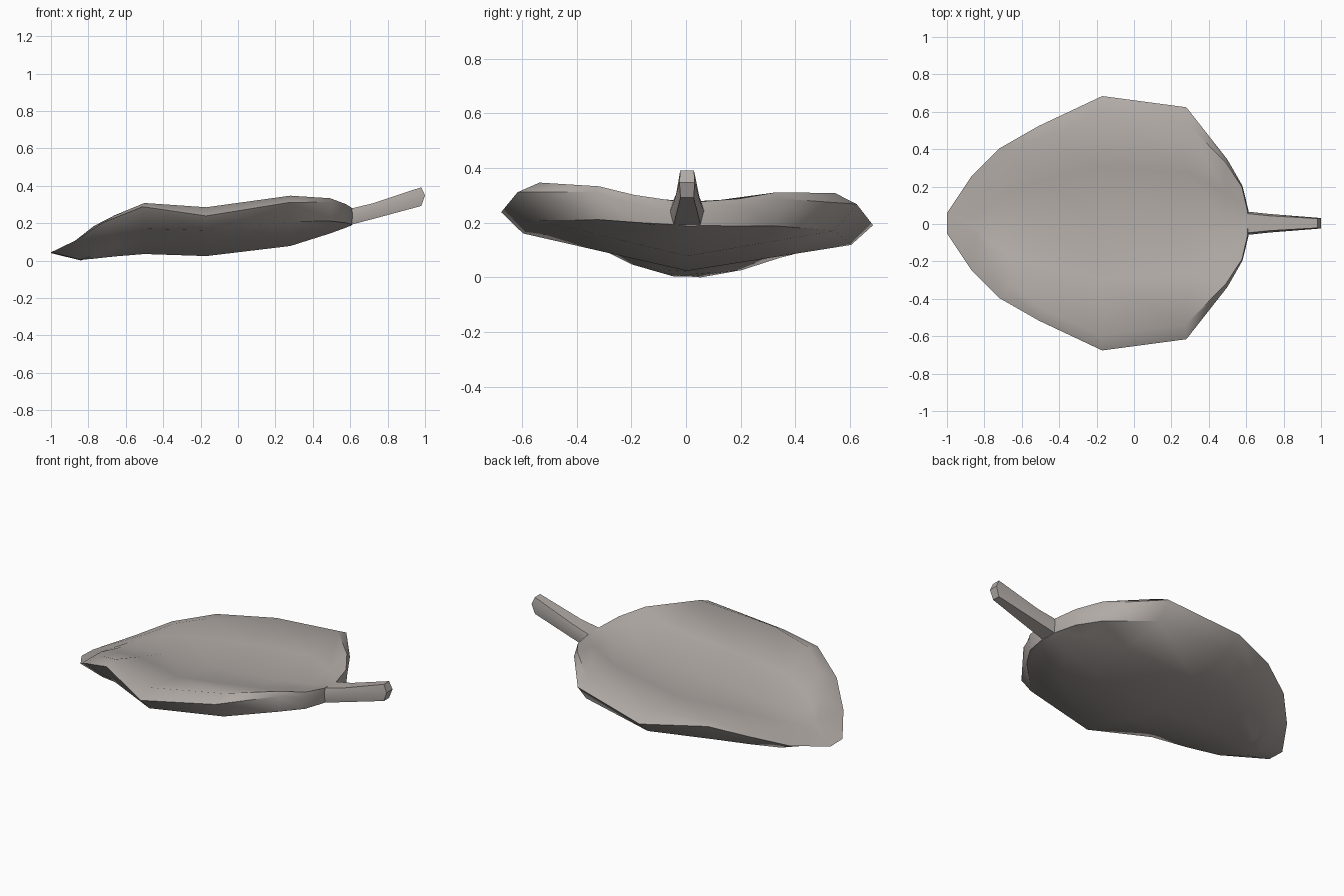
import bpy, math

if "Cube" in bpy.data.objects:
    bpy.data.objects.remove(bpy.data.objects["Cube"])

mat = bpy.data.materials.new("warm grey")
mat.diffuse_color = (0.44, 0.405, 0.38, 1)
mat.use_nodes = True
mat.node_tree.nodes["Principled BSDF"].inputs["Base Color"].default_value = mat.diffuse_color
Y0, TILT = 0.004, -0.035   # small sideways offset and lean of the blade


def loft(name, rings, ne, angle):
    """Skin closed rings; each end is capped with a top and a bottom face.
    ne = index of the second outer-edge point (the first is point 0)."""
    n = len(rings[0])
    verts = [p for r in rings for p in r]
    faces = []
    for i in range(len(rings) - 1):
        a, b = i * n, (i + 1) * n
        for k in range(n):
            j = (k + 1) % n
            faces.append((a + k, a + j, b + j, b + k))
    for base in (0, (len(rings) - 1) * n):
        top = [base + k for k in range(ne + 1)]
        low = [base + k % n for k in range(ne, n + 1)]
        for f in (top, low):
            faces.append(f[::-1] if base == 0 else f)
    me = bpy.data.meshes.new(name)
    me.from_pydata(verts, [], faces)
    ob = bpy.data.objects.new(name, me)
    bpy.context.collection.objects.link(ob)
    me.materials.append(mat)
    bpy.ops.object.select_all(action='DESELECT')
    bpy.context.view_layer.objects.active = ob
    ob.select_set(True)
    bpy.ops.object.mode_set(mode='EDIT')
    bpy.ops.mesh.select_all(action='SELECT')
    bpy.ops.mesh.normals_make_consistent(inside=False)
    bpy.ops.object.mode_set(mode='OBJECT')
    bpy.ops.object.shade_smooth_by_angle(angle=math.radians(angle))
    return ob


# Leaf blade: outer edge x, half width, z | rim x, half width, top z, low z
#             | spine top z, low z | back side drop, front rim lift
stations = [
    (-1.00, .055, .042, -.84, .050, .105, .002, .112, .004, 0, .01),
    (-.87, .25, .098, -.77, .20, .150, .040, .138, .010, .01, .028),
    (-.72, .40, .190, -.66, .34, .225, .105, .152, .022, .035, .005),
    (-.51, .52, .270, -.50, .45, .292, .155, .168, .035, .065, 0),
    (-.17, .68, .215, -.17, .60, .264, .140, .178, .024, 0, 0),
    (.28, .62, .290, .28, .54, .328, .190, .220, .078, 0, 0),
    (.50, .34, .300, .492, .322, .322, .200, .252, .145, 0, 0),
    (.58, .20, .265, .577, .193, .295, .195, .272, .176, 0, 0),
    (.613, .065, .240, .608, .060, .280, .192, .279, .188, 0, 0),
]


def blade_ring(s):
    xe, we, ze, xi, wi, zt, zb, ct, cb, drop, lift = s

    def inner(t, rim, mid, shift):
        y = t * wi
        return (xi, y + Y0, mid + (rim + shift - mid) * abs(t) + TILT * y)
    ts = (1, .5, 0, -.5, -1)
    return ([(xe, we + Y0, ze + TILT * we - drop * .7)]
            + [inner(t, zt, ct, -drop if t > 0 else lift) for t in ts]
            + [(xe, -we + Y0, ze - TILT * we)]
            + [inner(-t, zb, cb, -drop * .6 if t < 0 else 0) for t in ts])


loft("leaf_blade", [blade_ring(s) for s in stations], 6, 48)

# Stem: top x, half width, z | side x, half width, z | low x, half width, z
stem = [
    (.57, .055, .270, .58, .065, .236, .59, .050, .188),
    (.72, .040, .306, .72, .050, .270, .72, .042, .222),
    (.98, .025, .392, 1.0, .028, .348, .98, .024, .292),
]
loft("leaf_stem", [[(sx, sw + Y0, sz), (tx, tw + Y0, tz), (tx, -tw + Y0, tz),
                    (sx, -sw + Y0, sz), (bx, -bw + Y0, bz), (bx, bw + Y0, bz)]
                   for tx, tw, tz, sx, sw, sz, bx, bw, bz in stem], 3, 30)
